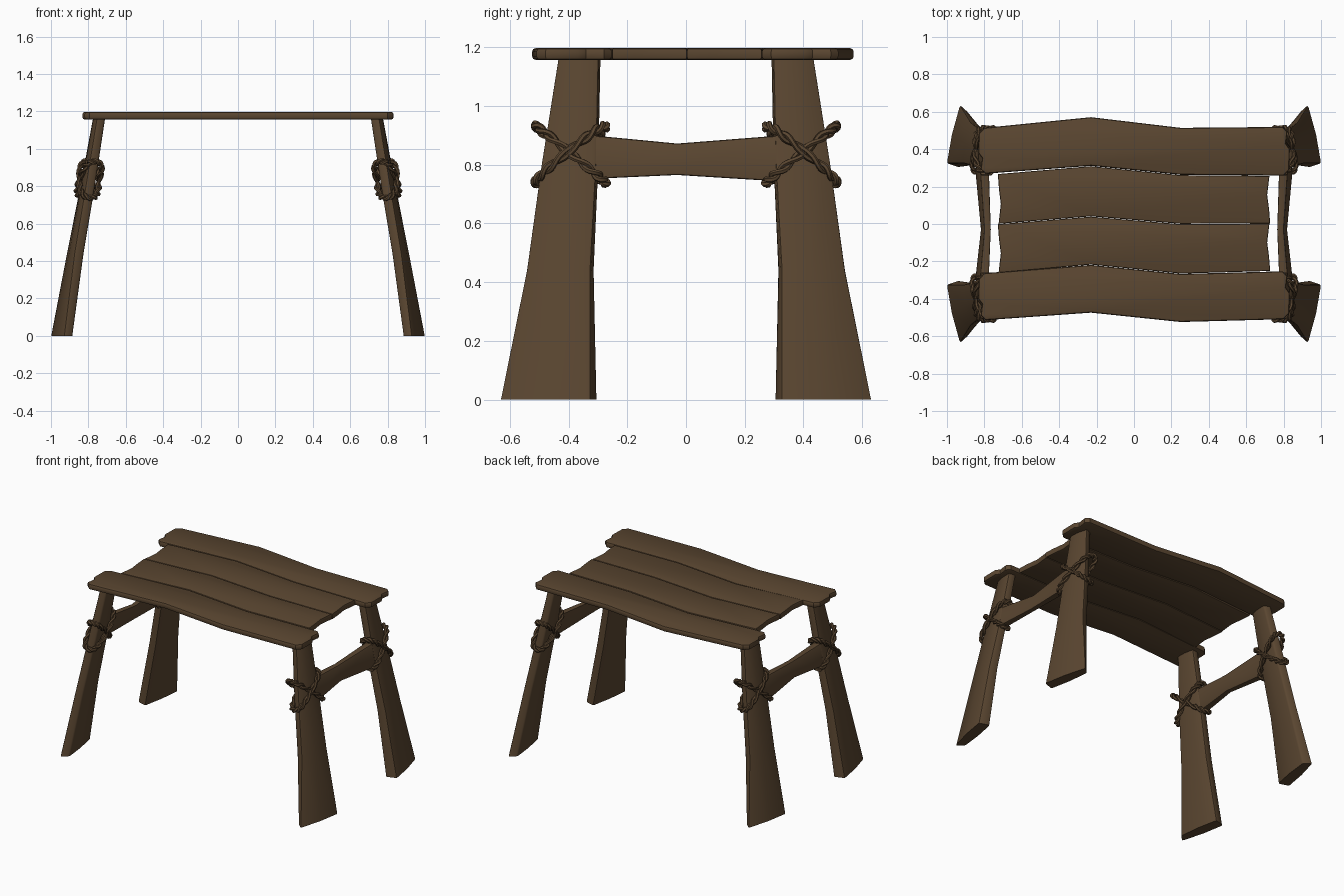
import bpy, bmesh, math
from mathutils import Vector

if "Cube" in bpy.data.objects:
    bpy.data.objects.remove(bpy.data.objects["Cube"])

wood = bpy.data.materials.new("dark brown wood")
wood.diffuse_color = (0.102, 0.061, 0.030, 1)
wood.use_nodes = True
wood.node_tree.nodes["Principled BSDF"].inputs["Base Color"].default_value = wood.diffuse_color


def finish(obj):
    obj.data.materials.clear()
    obj.data.materials.append(wood)
    bpy.ops.object.select_all(action='DESELECT')
    obj.select_set(True)
    bpy.context.view_layer.objects.active = obj
    bpy.ops.object.shade_smooth_by_angle(angle=math.radians(35))


def loft(name, sections, bevel=0.0, bevel_caps=False, segments=2):
    """Skin a list of equal-length point rings, cap the ends, round the edges."""
    bm = bmesh.new()
    rings = [[bm.verts.new(p) for p in s] for s in sections]
    n = len(rings[0])
    for a, b in zip(rings, rings[1:]):
        for i in range(n):
            j = (i + 1) % n
            bm.faces.new((a[i], a[j], b[j], b[i]))
    caps = [bm.faces.new(rings[0]), bm.faces.new(rings[-1])]
    bmesh.ops.recalc_face_normals(bm, faces=bm.faces)
    if bevel:
        edges = [e for e in bm.edges if
                 (any(f in caps for f in e.link_faces) if bevel_caps else
                  e.calc_face_angle() > 0.7 and not any(f in caps for f in e.link_faces))]
        bmesh.ops.bevel(bm, geom=edges, offset=bevel, segments=segments,
                        profile=0.5, affect='EDGES', clamp_overlap=True)
    mesh = bpy.data.meshes.new(name)
    bm.to_mesh(mesh)
    bm.free()
    obj = bpy.data.objects.new(name, mesh)
    bpy.context.collection.objects.link(obj)
    finish(obj)


# Table top: four wavy planks sharing their bent long edges
xs_bend = (-0.23, 0.25)
seams = [(-0.515, -0.475, -0.525, -0.51), (-0.262, -0.218, -0.266, -0.252),
         (0.0, 0.04, 0.0, 0.003), (0.268, 0.31, 0.262, 0.258),
         (0.515, 0.572, 0.515, 0.52)]
names = ["front_plank", "front_inner_plank", "back_inner_plank", "back_plank"]
for k, name in enumerate(names):
    lo, hi = seams[k], seams[k + 1]
    outer = k in (0, 3)
    # end profile: (fraction across the plank, x of the end)
    if outer:
        ends = [(0, 0.80), (0.12, 0.83), (0.55, 0.832), (0.66, 0.812), (0.9, 0.82), (1, 0.795)]
    else:
        ends = [(0, 0.728), (0.3, 0.722), (0.6, 0.712), (1, 0.724)]
    g = 0.001
    outline = [(xs_bend[0], lo[1] + g), (xs_bend[1], lo[2] + g)]
    outline += [(x, lo[3] + g + f * (hi[3] - lo[3] - 2 * g)) for f, x in ends]
    outline += [(xs_bend[1], hi[2] - g), (xs_bend[0], hi[1] - g)]
    outline += [(-x, hi[0] - g - f * (hi[0] - lo[0] - 2 * g)) for f, x in ends]
    loft(name, [[(x, y, z) for x, y in outline] for z in (1.157, 1.197)],
         bevel=0.012 if outer else 0.008, bevel_caps=True)

# Leg sections: z, then outside and inside corner pairs (x, y)
leg = [(0.0, (1.0, 0.325), (0.93, 0.635), (0.885, 0.595), (0.93, 0.302)),
       (0.44, (0.915, 0.325), (0.875, 0.545), (0.825, 0.525), (0.855, 0.313)),
       (0.80, (0.843, 0.305), (0.815, 0.495), (0.765, 0.475), (0.79, 0.297)),
       (1.165, (0.775, 0.297), (0.755, 0.437), (0.71, 0.42), (0.725, 0.29))]


def leg_sections(sx, sy):
    out = []
    for z, a, b, c, d in leg:
        m1 = ((a[0] + b[0]) / 2 + 0.008, (a[1] + b[1]) / 2)
        m2 = ((c[0] + d[0]) / 2 - 0.006, (c[1] + d[1]) / 2)
        out.append([(sx * x, sy * y, z) for x, y in (a, m1, b, c, m2, d)])
    return out


def rope(name, sx, sy, diag):
    """Two twisted strands looped diagonally around a leg."""
    up = Vector((-0.19, 0, 1)).normalized()
    across = Vector((-0.15, 1, 0)).normalized()
    normal = across.cross(up).normalized()
    centre = Vector((0.796, 0.393, 0.835))
    d = across * 0.120 + up * 0.098 * diag
    side = d.cross(normal).normalized()

    def path(t):
        c, s = math.cos(t), math.sin(t)
        c = math.copysign(abs(c) ** 0.75, c)
        s = math.copysign(abs(s) ** 0.75, s)
        return centre + d * c + normal * s * (0.05 if diag > 0 else 0.054)

    curve = bpy.data.curves.new(name, 'CURVE')
    curve.dimensions = '3D'
    curve.bevel_depth = 0.0095
    curve.bevel_resolution = 1
    n = 112
    for strand in range(2):
        sp = curve.splines.new('POLY')
        sp.points.add(n - 1)
        sp.use_cyclic_u = True
        for i in range(n):
            t = 2 * math.pi * (i + 0.5) / n
            tangent = (path(t + 0.03) - path(t - 0.03)).normalized()
            out = side.cross(tangent).normalized()
            w = 7 * t + strand * math.pi
            p = path(t) + (out * math.cos(w) + side * math.sin(w)) * 0.009
            sp.points[i].co = (sx * p.x, sy * p.y, p.z, 1)
    tmp = bpy.data.objects.new(name + "_curve", curve)
    bpy.context.collection.objects.link(tmp)
    bpy.context.view_layer.update()
    mesh = bpy.data.meshes.new_from_object(
        tmp.evaluated_get(bpy.context.evaluated_depsgraph_get()))
    bpy.data.objects.remove(tmp)
    obj = bpy.data.objects.new(name, mesh)
    bpy.context.collection.objects.link(obj)
    finish(obj)


# Legs with crossed rope lashings
for sx, side_name in ((-1, "left"), (1, "right")):
    for sy, end_name in ((-1, "front"), (1, "back")):
        tag = end_name + "_" + side_name
        loft(tag + "_leg", leg_sections(sx, sy), bevel=0.010)
        rope(tag + "_rope_rising", sx, sy, 1)
        rope(tag + "_rope_falling", sx, sy, -1)

    # Crossbar pinched in the middle: y, bottom z, top z, centre x, half thickness
    bar = []
    for y, z0, z1, x, h in ((-0.40, 0.748, 0.905, 0.808, 0.022),
                            (-0.29, 0.753, 0.897, 0.812, 0.024),
                            (-0.03, 0.765, 0.872, 0.792, 0.018),
                            (0.29, 0.745, 0.897, 0.812, 0.024),
                            (0.40, 0.738, 0.905, 0.808, 0.022)):
        tilt = 0.09 * (z1 - z0)
        bar.append([(sx * (x + tilt - h), y, z0), (sx * (x + tilt + h), y, z0),
                    (sx * (x - tilt + h), y, z1), (sx * (x - tilt - h), y, z1)])
    loft(side_name + "_crossbar", bar, bevel=0.008)
